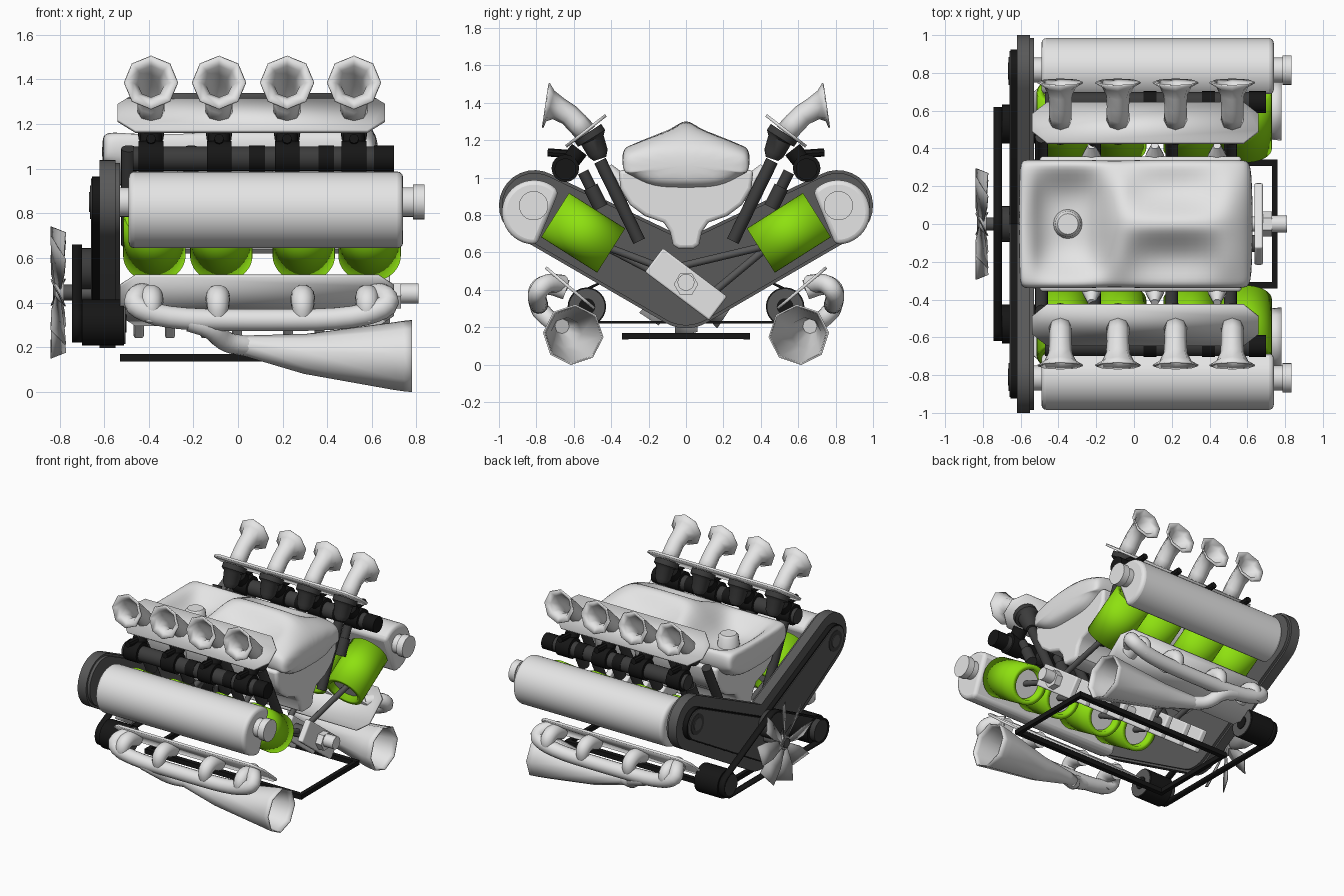
import bpy, bmesh
from math import sin, cos, pi, radians
from mathutils import Vector, Matrix

if "Cube" in bpy.data.objects:
    bpy.data.objects.remove(bpy.data.objects["Cube"], do_unlink=True)


def material(name, red, green, blue):
    mat = bpy.data.materials.new(name)
    mat.use_nodes = True
    mat.diffuse_color = (red, green, blue, 1)
    mat.node_tree.nodes["Principled BSDF"].inputs["Base Color"].default_value = (red, green, blue, 1)
    return mat


WHITE = material("pale metal", .78, .78, .78)
STEEL = material("mid grey", .42, .42, .42)
GREEN = material("lime green", .27, .75, .005)
GREY = material("dark grey", .1, .1, .1)
CHARCOAL = material("charcoal", .045, .045, .045)
BLACK = material("black rubber", .008, .008, .008)


def finish(name, bm, mat, mirror=False, wall=0, bevel=0, subsurf=0, sharp=40):
    mesh = bpy.data.meshes.new(name)
    bm.to_mesh(mesh)
    bm.free()
    mesh.materials.append(mat)
    mesh.shade_smooth()
    mesh.set_sharp_from_angle(angle=radians(sharp))
    obj = bpy.data.objects.new(name, mesh)
    bpy.context.collection.objects.link(obj)
    if wall:
        solid = obj.modifiers.new("wall", "SOLIDIFY")
        solid.thickness, solid.offset = wall, -1
    if bevel:
        mod = obj.modifiers.new("bevel", "BEVEL")
        mod.width, mod.segments, mod.angle_limit = bevel, 3, radians(50)
    if subsurf:
        mod = obj.modifiers.new("subsurf", "SUBSURF")
        mod.levels = mod.render_levels = subsurf
    if mirror:
        obj.modifiers.new("mirror", "MIRROR").use_axis = (False, True, False)
    return obj


def loft(bm, rings, caps=True):
    loops = [[bm.verts.new(p) for p in ring] for ring in rings]
    count = len(loops[0])
    for a, b in zip(loops, loops[1:]):
        for j in range(count):
            k = (j + 1) % count
            bm.faces.new((a[j], a[k], b[k], b[j]))
    if caps:
        bm.faces.new(loops[0][::-1])
        bm.faces.new(loops[-1])
        bmesh.ops.recalc_face_normals(bm, faces=bm.faces)


def sweep(name, path, mat, sides=16, smooth=0, caps=True, turn=0, **options):
    """Round tube through (x, y, z, radius) points."""
    path = [Vector(p) for p in path]
    for _ in range(smooth):
        cut = [path[0]]
        for a, b in zip(path, path[1:]):
            cut += [a.lerp(b, .25), a.lerp(b, .75)]
        path = cut + [path[-1]]
    rings, normal = [], Vector((1, 0, 0))
    for i, p in enumerate(path):
        tangent = (path[min(i + 1, len(path) - 1)] - path[max(i - 1, 0)]).to_3d().normalized()
        normal = normal - tangent * normal.dot(tangent)
        if normal.length < .1:
            normal = Vector((0, 1, 0)) - tangent * tangent.y
        normal.normalize()
        side = tangent.cross(normal)
        angles = [(j + turn) * 2 * pi / sides for j in range(sides)]
        rings.append([p.to_3d() + p.w * (normal * cos(a) + side * sin(a)) for a in angles])
    bm = bmesh.new()
    loft(bm, rings, caps)
    return finish(name, bm, mat, **options)


def rod(name, start, end, radius, mat, sides=24, **options):
    return sweep(name, [(*start, radius), (*end, radius)], mat, sides, **options)


def prism(name, outline, x0, x1, mat, caps=True, **options):
    """Outline of (y, z) points pushed along x."""
    bm = bmesh.new()
    loft(bm, [[(x, y, z) for y, z in outline] for x in (x0, x1)], caps)
    return finish(name, bm, mat, **options)


def arc(y, z, radius, start, end, steps=14):
    angles = [radians(start + (end - start) * i / steps) for i in range(steps + 1)]
    return [(y + radius * cos(a), z + radius * sin(a)) for a in angles]


def flange(name, y, z, slope, half, x0, x1, chamfer, mat):
    """Thin chamfered plate lying along x, tilted by slope."""
    corners = [(x0, half - chamfer), (x0 + chamfer, half), (x1 - chamfer, half), (x1, half - chamfer)]
    corners += [(x, -u) for x, u in reversed(corners)]
    turn = Matrix.Rotation(radians(slope), 3, "X")
    bm = bmesh.new()
    loft(bm, [[turn @ Vector((x, u, t)) + Vector((0, y, z)) for x, u in corners] for t in (-.008, .008)])
    finish(name, bm, mat, mirror=True, sharp=180)


# Cylinders, pistons, connecting rods and crank throws
CRANK_Z = .43
for i, x in enumerate((-.375, -.075, .295, .59)):
    inner, outer = Vector((x, -.40, .61)), Vector((x, -.70, .80))
    sweep("cylinder_liner", [(*inner, .14), (*outer, .14)], GREEN, 40, caps=False, wall=.035, mirror=True)
    rod("cylinder_head", inner.lerp(outer, .9), outer, .135, GREEN, 40, mirror=True)
    rod("piston", inner.lerp(outer, .12), inner.lerp(outer, .55), .1, WHITE, 32, mirror=True)
    angle = radians(143 if i in (0, 3) else -37)
    pin = Vector((x, .13 * cos(angle), CRANK_Z + .13 * sin(angle)))
    for side in (-1, 1):
        rod("connecting_rod", pin, (x, side * .45, .64), .02, GREY, 12)
        bm = bmesh.new()
        bmesh.ops.create_cube(bm, size=1)
        place = Matrix.Translation((x + side * .07, 0, CRANK_Z)) @ Matrix.Rotation(angle, 4, "X")
        bm.transform(place @ Matrix.Diagonal((.045, .43, .16, 1)))
        finish("crank_web", bm, WHITE, bevel=.01)
    rod("crank_pin", pin - Vector((.07, 0, 0)), pin + Vector((.07, 0, 0)), .045, GREY)
rod("crankshaft", (-.6, 0, CRANK_Z), (.72, 0, CRANK_Z), .04, WHITE)
rod("crank_nut", (.67, 0, CRANK_Z), (.73, 0, CRANK_Z), .065, WHITE, 6)
rod("crank_tail", (.7, 0, .44), (.81, 0, .44), .045, WHITE)

# Valve covers with end bosses
prism("valve_cover", arc(-.812, .815, .172, 40, 275, 28), -.49, .74, WHITE, bevel=.025, mirror=True)
rod("valve_cover_boss", (-.55, -.815, .85), (.80, -.815, .85), .066, WHITE, mirror=True)
rod("valve_cover_plug", (.785, -.815, .85), (.835, -.815, .85), .078, WHITE, mirror=True)

# Intake trumpets, throttle bodies and fuel rail
flange("intake_plate", -.535, 1.25, 38, .135, -.54, .66, .08, WHITE)
for x in (-.39, -.085, .22, .52):
    sweep("intake_trumpet", [(x, -.53, 1.235, .06), (x, -.58, 1.29, .06), (x, -.625, 1.335, .059),
                             (x, -.685, 1.37, .064), (x, -.725, 1.383, .085), (x, -.746, 1.386, .122)],
          WHITE, 8, caps=False, wall=.008, mirror=True, sharp=60)
    sweep("throttle_body", [(x, -.525, 1.24, .085), (x, -.505, 1.21, .085), (x, -.50, 1.2, .065),
                            (x, -.47, 1.13, .055), (x, -.46, 1.10, .035)], CHARCOAL, 16, mirror=True)
    rod("rail_clamp", (x - .055, -.645, 1.05), (x + .055, -.645, 1.05), .074, BLACK, 16, mirror=True)
    rod("rail_clamp_arm", (x, -.64, 1.06), (x, -.57, 1.15), .05, BLACK, 12, mirror=True)
    rod("rail_clamp_tab", (x, -.74, 1.135), (x, -.60, 1.125), .022, BLACK, 8, mirror=True)
    sweep("fuel_injector", [(x, -.55, 1.03, .03), (x, -.51, .95, .03), (x, -.51, .95, .04),
                            (x, -.455, .84, .04)], CHARCOAL, 12, mirror=True)
rod("fuel_rail", (-.47, -.645, 1.045), (.69, -.645, 1.045), .055, CHARCOAL, 20, mirror=True)
for x0, x1 in ((.05, .12), (.36, .43), (.61, .70)):
    rod("rail_sleeve", (x0, -.645, 1.045), (x1, -.645, 1.045), .058, BLACK, 20, mirror=True)
for x in (-.49, -.21, .2, .51):
    rod("pushrod_tube", (x, -.46, 1.09), (x, -.25, .66), .034, CHARCOAL, 16, mirror=True)

# Plenum lid: dished at one end, ridged with two hollows at the other
stations = ((-.61, .31, .98, 1.14, 1.14, 1.14), (-.59, .34, .95, 1.165, 1.16, 1.16),
            (-.53, .34, .92, 1.17, 1.15, 1.14), (-.46, .34, .92, 1.17, 1.04, 1.04),
            (-.24, .34, .92, 1.17, 1.04, 1.04), (-.15, .335, .92, 1.17, 1.18, 1.19),
            (-.06, .335, .92, 1.175, 1.26, 1.29), (.05, .34, .92, 1.175, 1.14, 1.3),
            (.36, .34, .92, 1.175, 1.14, 1.3), (.48, .34, .92, 1.175, 1.25, 1.28),
            (.59, .34, .95, 1.15, 1.19, 1.2), (.63, .32, .99, 1.1, 1.13, 1.13))
rings = []
for x, width, bottom, edge, middle, top in stations:
    half = [(.12, top), (.5, middle), (.88, edge), (1, edge - .02), (1.01, edge - .12),
            (.88, bottom + .07), (.55, bottom)]
    ring = [(0, top)] + half + [(0, bottom)] + [(-u, z) for u, z in reversed(half)]
    rings.append([(x, u * width, z) for u, z in ring])
bm = bmesh.new()
loft(bm, rings)
finish("plenum_lid", bm, WHITE, subsurf=2, sharp=180)
sweep("plenum_cap", [(-.35, 0, 1.03, .08), (-.35, 0, 1.12, .068), (-.35, 0, 1.135, .055)], WHITE, 16)

# Manifold bowl below the lid, with runner arms
half = [(.36, 1.04), (.35, .94), (.3, .855), (.22, .795), (.12, .76), (.085, .71), (.07, .64), (.04, .62)]
prism("manifold_bowl", half + [(-y, z) for y, z in reversed(half)], -.5, .57, WHITE, bevel=.02)
for x in (-.225, .11, .44):
    sweep("manifold_runner", [(x, -.28, .92, .06), (x, -.36, .98, .05), (x, -.415, 1.06, .02)],
          WHITE, 12, mirror=True)

# Exhaust: flange, runners, log, collector and megaphone
flange("exhaust_flange", -.62, .41, -40, .17, -.53, .70, .07, WHITE)
sweep("exhaust_log", [(-.39, -.66, .43, .05), (-.45, -.75, .44, .05), (-.47, -.80, .38, .05),
                      (-.3, -.79, .325, .05), (.1, -.785, .32, .05), (.5, -.79, .325, .05),
                      (.68, -.80, .38, .05), (.66, -.75, .44, .05), (.58, -.66, .43, .05)],
      WHITE, 16, smooth=2, mirror=True)
for x in (-.39, -.09, .29, .58):
    sweep("exhaust_runner", [(x, -.64, .40, .055), (x, -.74, .435, .055), (x, -.805, .40, .05),
                             (x, -.79, .32, .04)], WHITE, 14, smooth=2, mirror=True)
sweep("exhaust_collector", [(-.22, -.79, .315, .045), (-.12, -.78, .29, .05), (-.06, -.71, .22, .045),
                            (.04, -.66, .205, .045)], WHITE, 14, smooth=2, mirror=True)
sweep("exhaust_megaphone", [(-.03, -.67, .21, .04), (.04, -.66, .205, .048), (.3, -.64, .17, .09),
                            (.7, -.605, .16, .152), (.74, -.603, .16, .158), (.78, -.603, .16, .162)],
      WHITE, 8, caps=False, turn=.5, wall=.008, mirror=True, sharp=60)


# Timing cover, timing belt and cam gears
def vee(tip, hub):
    right = arc(.81, .85, tip, -62, 118)
    notch = [(0, .42 + hub / cos(radians(28)))]
    left = [(-y, z) for y, z in reversed(right)]
    return right + notch + left + arc(0, .42, hub, 242, 298)


prism("timing_cover", vee(.19, .225), -.62, -.55, GREY)
prism("timing_cover_lip", vee(.175, .21), -.55, -.53, GREY)
prism("timing_belt", vee(.115, .15), -.655, -.61, BLACK)
prism("timing_plate", vee(.105, .14), -.66, -.65, GREY)
rod("cam_gear", (-.664, -.81, .85), (-.65, -.81, .85), .075, CHARCOAL, 24, mirror=True)
rod("cam_bolt", (-.668, -.81, .85), (-.65, -.81, .85), .045, GREY, 12, mirror=True)

# Accessory drive
rod("alternator", (-.70, -.53, .31), (-.51, -.53, .31), .103, BLACK, 24, mirror=True)
rod("alternator_back", (-.51, -.53, .31), (-.505, -.53, .31), .095, GREY, 24, mirror=True)
rod("alternator_core", (-.51, -.53, .31), (-.5, -.53, .31), .045, BLACK, 16, mirror=True)
rod("alternator_pulley", (-.74, -.53, .31), (-.70, -.53, .31), .08, CHARCOAL, 24, mirror=True)
belt = arc(.53, .31, .09, -90, 66) + arc(0, .55, .11, 66, 114) + arc(-.53, .31, .09, 114, 270)
prism("drive_belt", belt, -.745, -.7, BLACK, caps=False, wall=.014)
rod("idler_pulley", (-.74, 0, .55), (-.66, 0, .55), .095, CHARCOAL, 24)

# Cooling fan
rod("fan_shaft", (-.83, 0, .445), (-.6, 0, .445), .035, GREY, 16)
rod("fan_hub", (-.82, 0, .445), (-.78, 0, .445), .05, STEEL, 16)
bm = bmesh.new()
for i in range(8):
    turn = Matrix.Translation((-.805, 0, .445)) @ Matrix.Rotation(i * pi / 4, 4, "X")
    blade = [[(.012, -.02, .04), (-.012, .02, .04)], [(.028, -.055, .17), (-.028, .055, .17)],
             [(.034, -.06, .27), (-.03, .06, .295)]]
    rows = [[bm.verts.new(turn @ Vector(p)) for p in row] for row in blade]
    for a, b in zip(rows, rows[1:]):
        bm.faces.new((a[0], a[1], b[1], b[0]))
finish("fan_blades", bm, STEEL, wall=.006)

# Sump frame
for side in (-1, 1):
    prism("sump_rail", [(side * .325 + dy, z) for dy, z in ((-.017, .135), (.017, .135), (.017, .17), (-.017, .17))],
          -.53, .76, BLACK)
for x in (-.53, .73):
    prism("sump_crossbar", [(-.325, .136), (.325, .136), (.325, .169), (-.325, .169)], x, x + .03, BLACK)
